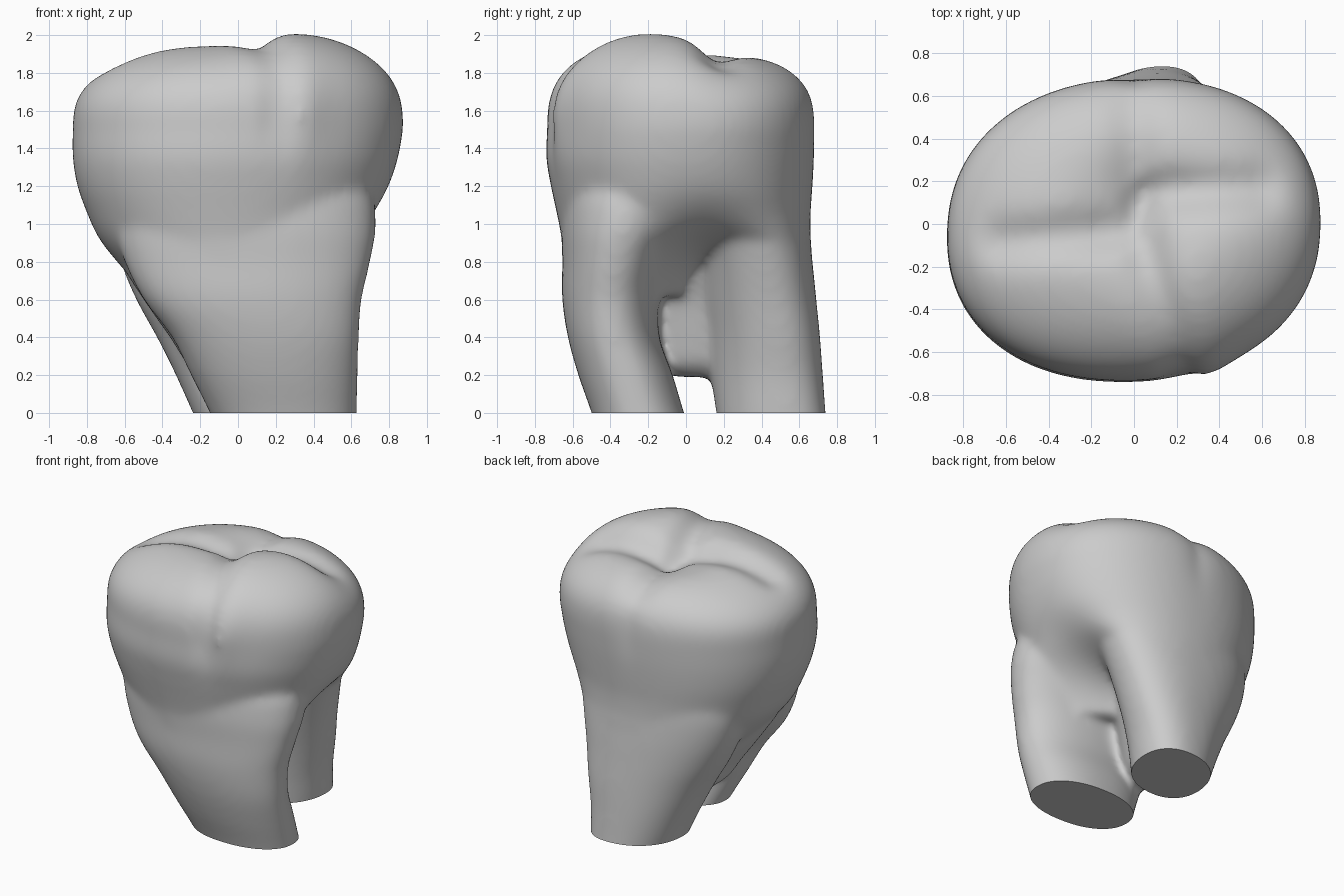
import bpy, bmesh
from math import sin, cos, pi, exp
from mathutils import Vector

cube = bpy.data.objects.get("Cube")
if cube:
    bpy.data.objects.remove(cube)

SEG = 72


def spow(v, e):
    return (1 if v >= 0 else -1) * abs(v) ** e


def oval(xmin, xmax, ymin, ymax, z, skew=0.0, power=2.2):
    """Ring of points on a rounded oval; skew slants it toward the diagonal."""
    cx, cy, rx, ry = (xmin + xmax) / 2, (ymin + ymax) / 2, (xmax - xmin) / 2, (ymax - ymin) / 2
    pts = []
    for i in range(SEG):
        a = 2 * pi * i / SEG
        u, v = spow(cos(a), 2 / power), spow(sin(a + skew), 2 / power)
        pts.append(Vector((cx + rx * u, cy + ry * v, z)))
    return pts


def loft(bm, rings):
    """Closed shell through a list of rings, lowest first."""
    loops = [[bm.verts.new(p) for p in r] for r in rings]
    for a, b in zip(loops, loops[1:]):
        for i in range(SEG):
            j = (i + 1) % SEG
            bm.faces.new((a[i], a[j], b[j], b[i]))
    bm.faces.new(loops[0][::-1])
    bm.faces.new(loops[-1])


def resample(rows, steps=5):
    """Smooth a short table of sections with a Catmull-Rom spline."""
    out = []
    for k in range(len(rows) - 1):
        p = [rows[max(0, min(len(rows) - 1, k + d))] for d in (-1, 0, 1, 2)]
        for s in range(steps):
            t = s / steps
            out.append([0.5 * (2 * b + (c - a) * t + (2 * a - 5 * b + 4 * c - d) * t * t
                               + (3 * b - a - 3 * c + d) * t ** 3) for a, b, c, d in zip(*p)])
    return out + [list(rows[-1])]


def seg_dist(p, a, b):
    ab = b - a
    t = max(0, min(1, (p - a).dot(ab) / ab.dot(ab)))
    return (p - a - ab * t).length


# Chewing surface: four cusps separated by grooves
cusps = [(Vector((0.41, -0.26)), 2.03), (Vector((-0.28, -0.28)), 1.95),
         (Vector((0.40, 0.42)), 1.93), (Vector((-0.34, 0.32)), 1.91)]
grooves = [((-0.62, -0.08), (0.0, -0.03), 0.07), ((0.0, -0.03), (0.06, 0.15), 0.09),
           ((0.06, 0.15), (0.58, 0.17), 0.065), ((0.0, 0.55), (0.02, 0.08), 0.045),
           ((0.02, 0.0), (0.23, -0.72), 0.065)]
grooves = [(Vector(a), Vector(b), d) for a, b, d in grooves]


def top_height(x, y):
    p = Vector((x, y))
    w = [exp(-(p - c).length_squared / 0.09) + 1e-6 for c, _ in cusps]
    h = sum(wi * c[1] for wi, c in zip(w, cusps)) / sum(w)
    h -= max(d * exp(-(seg_dist(p, a, b) / 0.1) ** 2) for a, b, d in grooves)
    h += 0.025 - 0.12 * p.length_squared
    return h - 0.1 * exp(-(p - Vector((0.03, 0.08))).length_squared / 0.08)


def crease(p):
    """Shallow vertical grooves on the walls, and the hollow above the fork."""
    fade = exp(-((p.z - 1.62) / 0.22) ** 2)
    if p.y < -0.3:
        p.y += fade * (0.035 * exp(-((p.x - 0.22) / 0.06) ** 2) - 0.025 * exp(-((p.x - 0.36) / 0.1) ** 2))
    elif p.y > 0.3:
        p.y -= 0.02 * fade * exp(-(p.x / 0.08) ** 2)
    if p.x > 0 and p.z < 1.5:
        depth = 0.62 / (1 + exp((p.z - 0.88) / 0.09))
        p.x -= depth * min(1, p.x / 0.6) * exp(-((p.y - 0.12) / 0.28) ** 2)
    return p


bm = bmesh.new()

# Crown and neck: sections are xmin, xmax, ymin, ymax, z
crown_rows = [(-0.48, 0.60, -0.60, 0.62, 0.62), (-0.64, 0.69, -0.65, 0.665, 0.80),
              (-0.74, 0.735, -0.66, 0.66, 0.93), (-0.80, 0.765, -0.685, 0.66, 1.06),
              (-0.85, 0.81, -0.715, 0.67, 1.2),
              (-0.875, 0.85, -0.74, 0.68, 1.35), (-0.875, 0.875, -0.735, 0.685, 1.5)]
rings = [oval(*r, skew=0.04) for r in resample(crown_rows)]
rim = rings[-1]
mid = Vector((0.0, -0.025, 1.5))
for k in range(1, 41):
    s = cos(k / 41 * pi / 2)
    ring = []
    for p in rim:
        q = mid + (p - mid) * s
        q.z = 1.5 + (top_height(q.x, q.y) - 1.5) * (1 - s ** 3) ** (1 / 3)
        ring.append(q)
    rings.append(ring)
loft(bm, [[crease(p) for p in r] for r in rings])

# Front root, tapering away inside the crown
front_rows = [(-0.06, 0.63, -0.44, 0.06, -0.2), (-0.15, 0.63, -0.50, -0.01, 0), (-0.25, 0.635, -0.57, -0.07, 0.2),
              (-0.35, 0.64, -0.625, -0.14, 0.4), (-0.50, 0.655, -0.655, -0.14, 0.6),
              (-0.60, 0.70, -0.655, -0.09, 0.8), (-0.65, 0.73, -0.655, 0.0, 1.0),
              (-0.60, 0.68, -0.62, 0.05, 1.2), (-0.45, 0.4, -0.5, 0.05, 1.4)]
loft(bm, [oval(*r) for r in resample(front_rows)])

# Back root; the last column slants its section toward the back right
back_rows = [(-0.15, 0.33, 0.19, 0.76, -0.2, 0.25), (-0.24, 0.35, 0.16, 0.74, 0, 0.25),
             (-0.33, 0.37, 0.13, 0.725, 0.2, 0.25), (-0.43, 0.41, 0.10, 0.71, 0.4, 0.25),
             (-0.54, 0.45, 0.06, 0.69, 0.6, 0.22), (-0.62, 0.50, 0.03, 0.67, 0.8, 0.17),
             (-0.65, 0.55, 0.0, 0.645, 1.0, 0.1), (-0.60, 0.55, -0.02, 0.61, 1.2, 0.05),
             (-0.45, 0.4, -0.05, 0.5, 1.4, 0.0)]
loft(bm, [oval(*r) for r in resample(back_rows)])

# Web joining the roots, ramping out toward the back root
web_rows = [(-0.18, -0.02, -0.06, 0.18, 0.19), (-0.27, 0.06, -0.2, 0.3, 0.26), (-0.36, 0.11, -0.26, 0.38, 0.4),
            (-0.50, 0.17, -0.32, 0.45, 0.6), (-0.62, 0.26, -0.38, 0.48, 0.8), (-0.66, 0.3, -0.4, 0.5, 1.0)]
loft(bm, [oval(*r, skew=0.4) for r in resample(web_rows)])

raw = bpy.data.meshes.new("tooth_shells")
bm.to_mesh(raw)
bm.free()
tooth = bpy.data.objects.new("tooth", raw)
bpy.context.collection.objects.link(tooth)

# Fuse the shells into one skin and soften the joins
remesh = tooth.modifiers.new("fuse", 'REMESH')
remesh.mode = 'VOXEL'
remesh.voxel_size = 0.022
soften = tooth.modifiers.new("soften", 'SMOOTH')
soften.factor = 0.5
soften.iterations = 18
bpy.context.view_layer.update()
skin = bpy.data.meshes.new_from_object(tooth.evaluated_get(bpy.context.evaluated_depsgraph_get()))
tooth.modifiers.clear()

# Cut the roots flat at the base
bm = bmesh.new()
bm.from_mesh(skin)
bmesh.ops.bisect_plane(bm, geom=bm.verts[:] + bm.edges[:] + bm.faces[:], plane_co=(0, 0, 0),
                       plane_no=(0, 0, -1), clear_outer=True)
bmesh.ops.holes_fill(bm, edges=[e for e in bm.edges if e.is_boundary], sides=0)
bmesh.ops.recalc_face_normals(bm, faces=bm.faces[:])
bm.to_mesh(skin)
bm.free()
tooth.data = skin
bpy.data.meshes.remove(raw)

# Single plain colour
enamel = bpy.data.materials.new("pale_grey")
enamel.use_nodes = True
colour = (0.6, 0.6, 0.6, 1)
enamel.diffuse_color = colour
enamel.node_tree.nodes["Principled BSDF"].inputs["Base Color"].default_value = colour
skin.materials.clear()
skin.materials.append(enamel)

bpy.ops.object.select_all(action='DESELECT')
tooth.select_set(True)
bpy.context.view_layer.objects.active = tooth
bpy.ops.object.shade_smooth_by_angle(angle=0.9)
